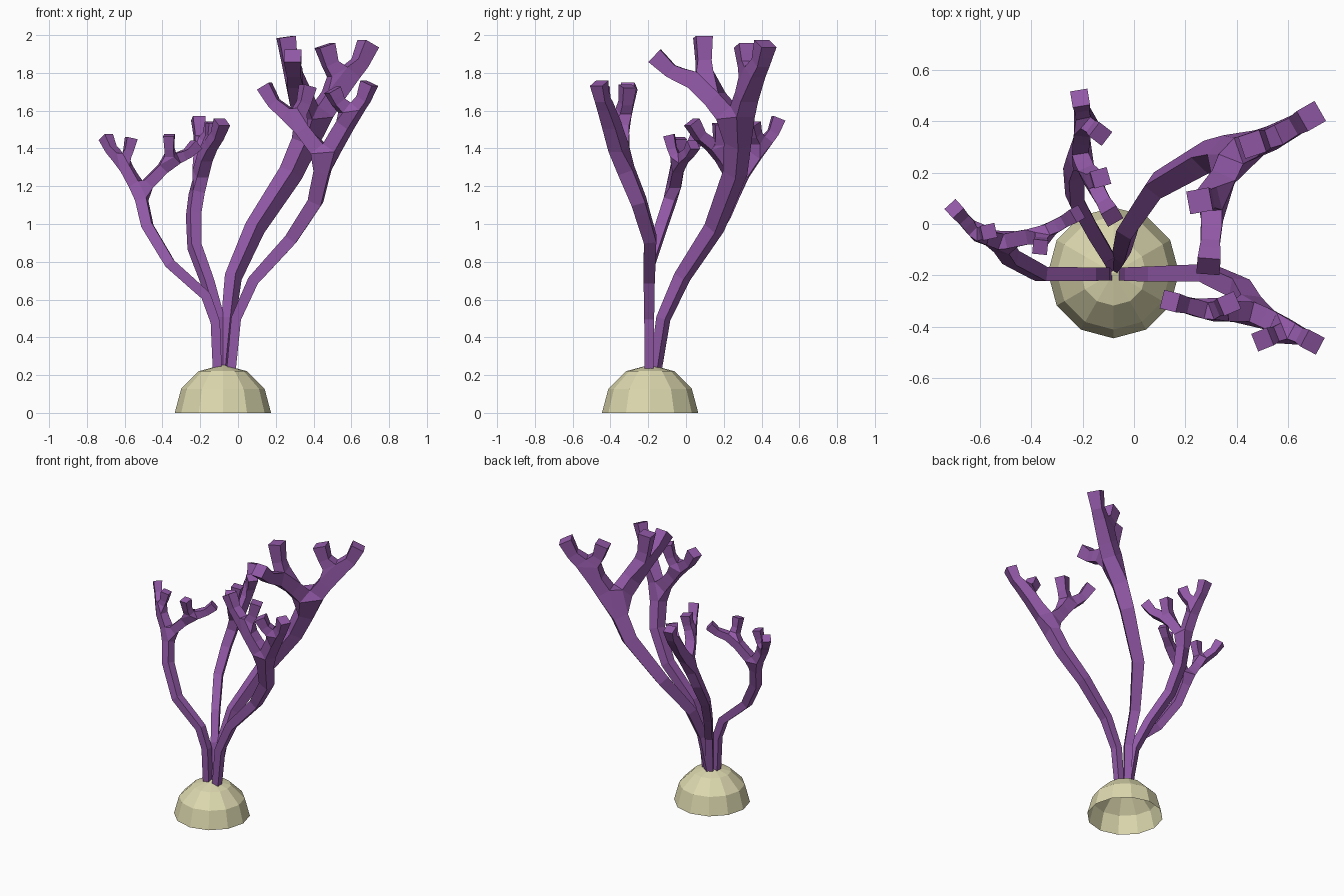
import bpy, bmesh, math

if "Cube" in bpy.data.objects:
    bpy.data.objects.remove(bpy.data.objects["Cube"])


def material(name, rgb):
    m = bpy.data.materials.new(name)
    m.diffuse_color = (*rgb, 1)
    m.use_nodes = True
    m.node_tree.nodes["Principled BSDF"].inputs["Base Color"].default_value = m.diffuse_color
    return m


purple = material("coral_purple", (0.29, 0.10, 0.39))
sand = material("sand_beige", (0.72, 0.69, 0.43))


def coral_stalk(name, trunk, limbs, r_base, r_fork, r_tip):
    """Skinned stalk: a trunk path, then limbs, each (elbow, tip, tip)."""
    verts, edges, radii = [], [], []

    def add(co, r, parent=None):
        verts.append(co)
        radii.append(r)
        if parent is not None:
            edges.append((parent, len(verts) - 1))
        return len(verts) - 1

    last = None
    for i, co in enumerate(trunk):
        t = (i / (len(trunk) - 1)) ** 1.3
        last = add(co, r_base + (r_fork - r_base) * t, last)
    for elbow, *tips in limbs:
        e = add(elbow, (r_fork + r_tip) / 2 * .95, last)
        for tip in tips:
            # tips spread first, then turn upward and flare
            bend = [a + (b - a) * k for a, b, k in zip(elbow, tip, (.68, .68, .5))]
            add(tip, r_tip, add(bend, r_tip * .82, e))

    me = bpy.data.meshes.new(name)
    me.from_pydata(verts, edges, [])
    ob = bpy.data.objects.new(name, me)
    bpy.context.collection.objects.link(ob)
    mod = ob.modifiers.new("skin", 'SKIN')
    mod.use_x_symmetry = mod.use_y_symmetry = mod.use_z_symmetry = False
    mod.branch_smoothing = 0
    for i, sv in enumerate(me.skin_vertices[0].data):
        sv.radius = (radii[i], radii[i])
        sv.use_root = (i == 0)
    # bake the skin so the flat faces carry the colour
    bpy.context.view_layer.update()
    baked = bpy.data.meshes.new_from_object(
        ob.evaluated_get(bpy.context.evaluated_depsgraph_get()))
    ob.modifiers.clear()
    ob.data = baked
    baked.materials.clear()
    baked.materials.append(purple)
    for p in baked.polygons:
        p.use_smooth = False
        p.material_index = 0


# left stalk
coral_stalk("left_stalk",
            [(-.11, -.195, .235), (-.12, -.195, .48), (-.17, -.195, .62),
             (-.36, -.195, .79), (-.48, -.13, .99), (-.52, -.07, 1.17)],
            [[(-.61, -.04, 1.33), (-.70, .06, 1.46), (-.565, -.03, 1.455)],
             [(-.36, -.04, 1.33), (-.365, -.09, 1.47), (-.22, .04, 1.42)]],
            .024, .031, .029)

# back left stalk
coral_stalk("back_left_stalk",
            [(-.085, -.16, .235), (-.105, -.12, .50), (-.16, -.03, .69),
             (-.23, .10, .88), (-.235, .20, 1.05), (-.21, .27, 1.22)],
            [[(-.195, .40, 1.41), (-.21, .49, 1.56), (-.13, .35, 1.53)],
             [(-.165, .17, 1.39), (-.085, .03, 1.54), (-.13, .18, 1.53)]],
            .024, .034, .034)

# front right stalk
coral_stalk("front_right_stalk",
            [(-.035, -.195, .235), (-.01, -.195, .50), (.08, -.195, .70),
             (.28, -.19, .92), (.41, -.25, 1.12), (.46, -.34, 1.34)],
            [[(.60, -.41, 1.58), (.695, -.46, 1.745), (.50, -.45, 1.71)],
             [(.30, -.34, 1.55), (.37, -.31, 1.73), (.14, -.30, 1.73)]],
            .024, .042, .037)

# back right stalk, the tallest
coral_stalk("back_right_stalk",
            [(-.075, -.16, .235), (-.05, -.12, .50), (-.025, -.02, .72),
             (.09, .15, .98), (.28, .26, 1.27), (.39, .28, 1.51)],
            [[(.55, .34, 1.75), (.69, .42, 1.955), (.46, .31, 1.945)],
             [(.31, .10, 1.73), (.255, .09, 1.99), (.29, -.165, 1.89)]],
            .024, .054, .045)

# hollow half-sphere base
bm = bmesh.new()
bmesh.ops.create_uvsphere(bm, u_segments=12, v_segments=6, radius=.255)
bmesh.ops.delete(bm, geom=[v for v in bm.verts if v.co.z < -.01], context='VERTS')
me = bpy.data.meshes.new("base_rock")
bm.to_mesh(me)
bm.free()
me.materials.append(sand)
base = bpy.data.objects.new("base_rock", me)
base.location = (-.08, -.19, 0)
bpy.context.collection.objects.link(base)
